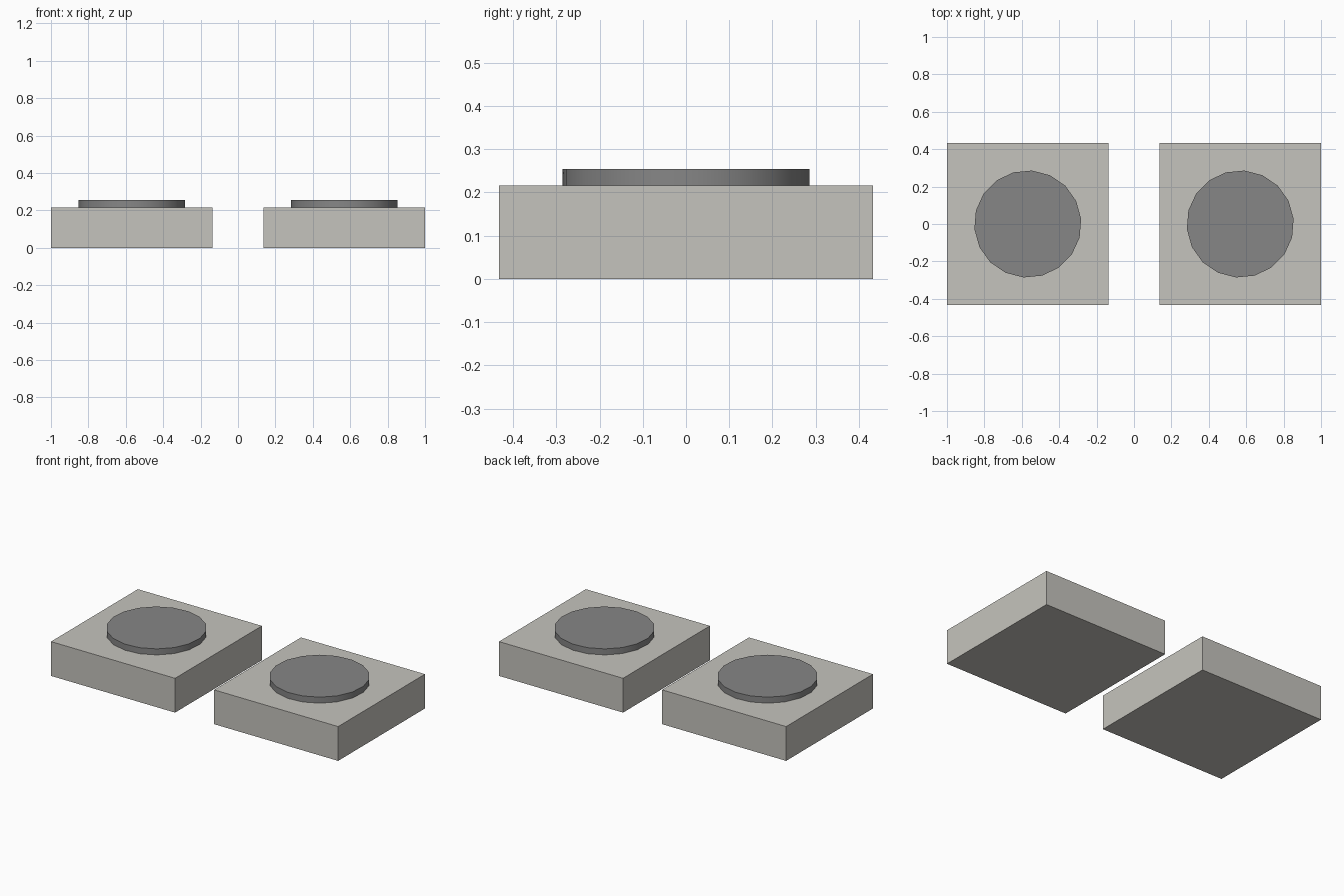
import bpy
from math import radians

if "Cube" in bpy.data.objects:
    bpy.data.objects.remove(bpy.data.objects["Cube"])

SIDE, BASE_H, TOP_Z = 0.864, 0.216, 0.254
RADIUS, SIDES = 0.2865, 18


def material(name, color):
    mat = bpy.data.materials.new(name)
    mat.diffuse_color = (*color, 1)
    mat.use_nodes = True
    mat.node_tree.nodes["Principled BSDF"].inputs["Base Color"].default_value = mat.diffuse_color
    return mat


stone = material("pale_stone", (0.56, 0.55, 0.51))
grey = material("dark_grey", (0.24, 0.24, 0.24))


def finish(name, mat):
    obj = bpy.context.object
    obj.name = name
    obj.data.materials.append(mat)
    return obj


for label, sign in (("left", -1), ("right", 1)):
    x = sign * (1 - SIDE / 2)

    # Square base block
    bpy.ops.mesh.primitive_cube_add(size=1, location=(x, 0, BASE_H / 2))
    bpy.context.object.scale = (SIDE, SIDE, BASE_H)
    bpy.ops.object.transform_apply(location=False, rotation=False, scale=True)
    finish(label + "_base", stone)

    # Round pad, resting on the block
    bpy.ops.mesh.primitive_cylinder_add(
        vertices=SIDES, radius=RADIUS, depth=TOP_Z - BASE_H,
        location=(x, 0, (TOP_Z + BASE_H) / 2), rotation=(0, 0, radians(5.5)))
    finish(label + "_round_pad", grey)
    # Blender starts the ring at +y, so the turn is measured from there
    bpy.context.object.rotation_euler.z = radians(5.5 - 90)
    bpy.ops.object.shade_smooth_by_angle(angle=radians(30))
